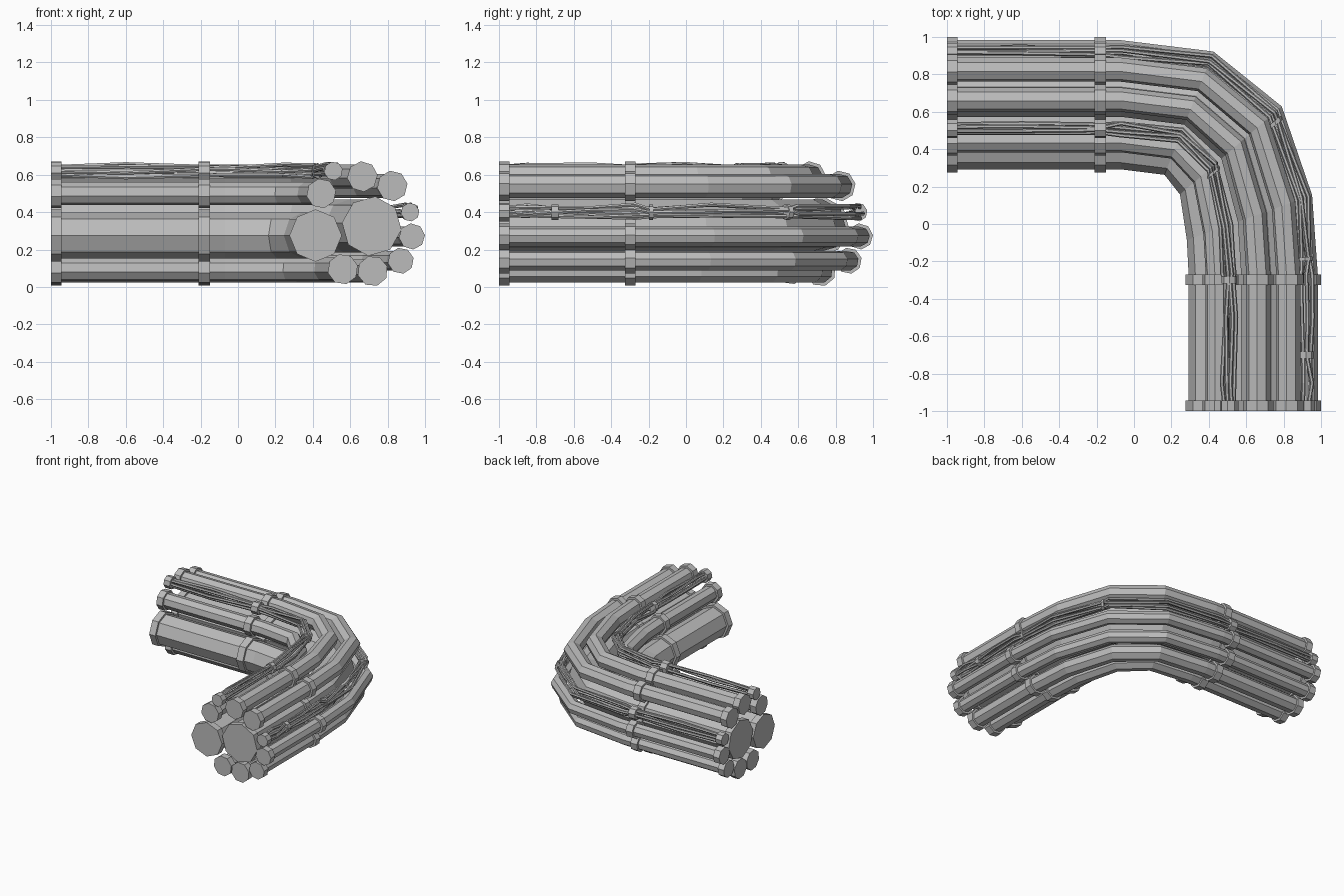
import bpy, bmesh, math, random
from mathutils import Vector

random.seed(4)
cube = bpy.data.objects.get("Cube")
if cube:
    bpy.data.objects.remove(cube)

grey = bpy.data.materials.new("plain_grey")
grey.use_nodes = True
GREY = (0.5, 0.5, 0.5, 1)
grey.diffuse_color = GREY
grey.node_tree.nodes["Principled BSDF"].inputs["Base Color"].default_value = GREY

# Stations of the bent run: (inner point, outer point) in plan
IN, OUT = 0.31, 0.97
STATIONS = [((-1, IN), (-1, OUT)), ((-.07, IN), (-.07, OUT)),
            ((.17, .28), (.42, .91)), ((.26, .17), (.78, .62)),
            ((.30, -.08), (.94, .15)), ((IN, -.27), (OUT, -.27)),
            ((IN, -1), (OUT, -1))]


def at(s, o, z):
    """Point at station s, distance o from the inside of the bend, height z."""
    i = min(int(s), len(STATIONS) - 2)
    t = (o - IN) / (OUT - IN)
    a, b = (Vector(p).lerp(Vector(q), t) for p, q in STATIONS[i:i + 2])
    return (*a.lerp(b, s - i), z)


def s_x(x):
    return (x + 1) / .93


def s_y(y):
    return 5 + (-.27 - y) / .73


def loft(bm, path, r, sides, turn=0):
    """Closed prism through (station, offset, height) points."""
    rings = []
    for s, o, z in path:
        angles = [turn + math.tau * k / sides for k in range(sides)]
        rings.append([bm.verts.new(at(s, o + r * math.cos(a), z + r * math.sin(a)))
                      for a in angles])
    for a, b in zip(rings, rings[1:]):
        for k in range(sides):
            j = (k + 1) % sides
            bm.faces.new((a[k], a[j], b[j], b[k]))
    bm.faces.new(rings[0])
    bm.faces.new(rings[-1])


def finish(bm, name):
    bmesh.ops.recalc_face_normals(bm, faces=bm.faces)
    mesh = bpy.data.meshes.new(name)
    bm.to_mesh(mesh)
    bm.free()
    mesh.materials.append(grey)
    bpy.context.collection.objects.link(bpy.data.objects.new(name, mesh))


def bands(name, o, z, r, spans, turn=0):
    bm = bmesh.new()
    for s0, s1 in spans:
        loft(bm, [(s0, o, z), (s1, o, z)], r, 8, turn)
    finish(bm, name)


END_SPANS = [(0, s_x(-.945)), (s_y(-.945), 6)]
MID_SPANS = [(s_x(-.21), s_x(-.15)), (5, s_y(-.325))]

# Pipes: name, offset, height, collar radius, turn
PIPES = [("large_inner_pipe", .415, .275, .14, 0),
         ("large_core_pipe", .715, .325, .16, -.12),
         ("upper_inner_pipe", .445, .50, .08, .2),
         ("top_pipe", .665, .59, .082, .1),
         ("upper_outer_pipe", .825, .54, .082, .15),
         ("outer_pipe", .93, .27, .07, .1),
         ("lower_outer_pipe", .87, .14, .07, .2),
         ("bottom_pipe", .72, .085, .082, .3),
         ("bottom_inner_pipe", .56, .095, .082, .25)]
for name, o, z, r, turn in PIPES:
    bm = bmesh.new()
    loft(bm, [(s, o, z) for s in range(7)], r - .017, 8, turn)
    finish(bm, name)
    bands(name + "_collars", o, z, r, END_SPANS + MID_SPANS, turn)

# Loose cable bundles, pinched at their ties
BUNDLES = [("upper_cable", .51, .62, [s_x(-.18), 3.1, s_y(-.3)]),
           ("outer_cable", .92, .40, [s_x(-.18), 3.1, s_y(-.12), s_y(-.7)])]
for name, o, z, ties in BUNDLES:
    stops = sorted(set(ties + [0, s_x(-.6), 1, 2, 3, 4, 5, s_y(-.5), s_y(-.85), 6]))
    bm = bmesh.new()
    for k in range(6):
        path = []
        for s in stops:
            a = math.tau * k / 6 + random.uniform(-.5, .5)
            d = .024 if s in ties + [0, 6] else random.uniform(.024, .042)
            path.append((s, o + d * math.cos(a), z + d * math.sin(a)))
        loft(bm, path, .011, 6)
    finish(bm, name + "_strands")
    bands(name + "_collars", o, z, .05, END_SPANS + MID_SPANS[:1], .2)
    bands(name + "_ties", o, z, .042, [(s - .025, s + .025) for s in ties[1:]])
